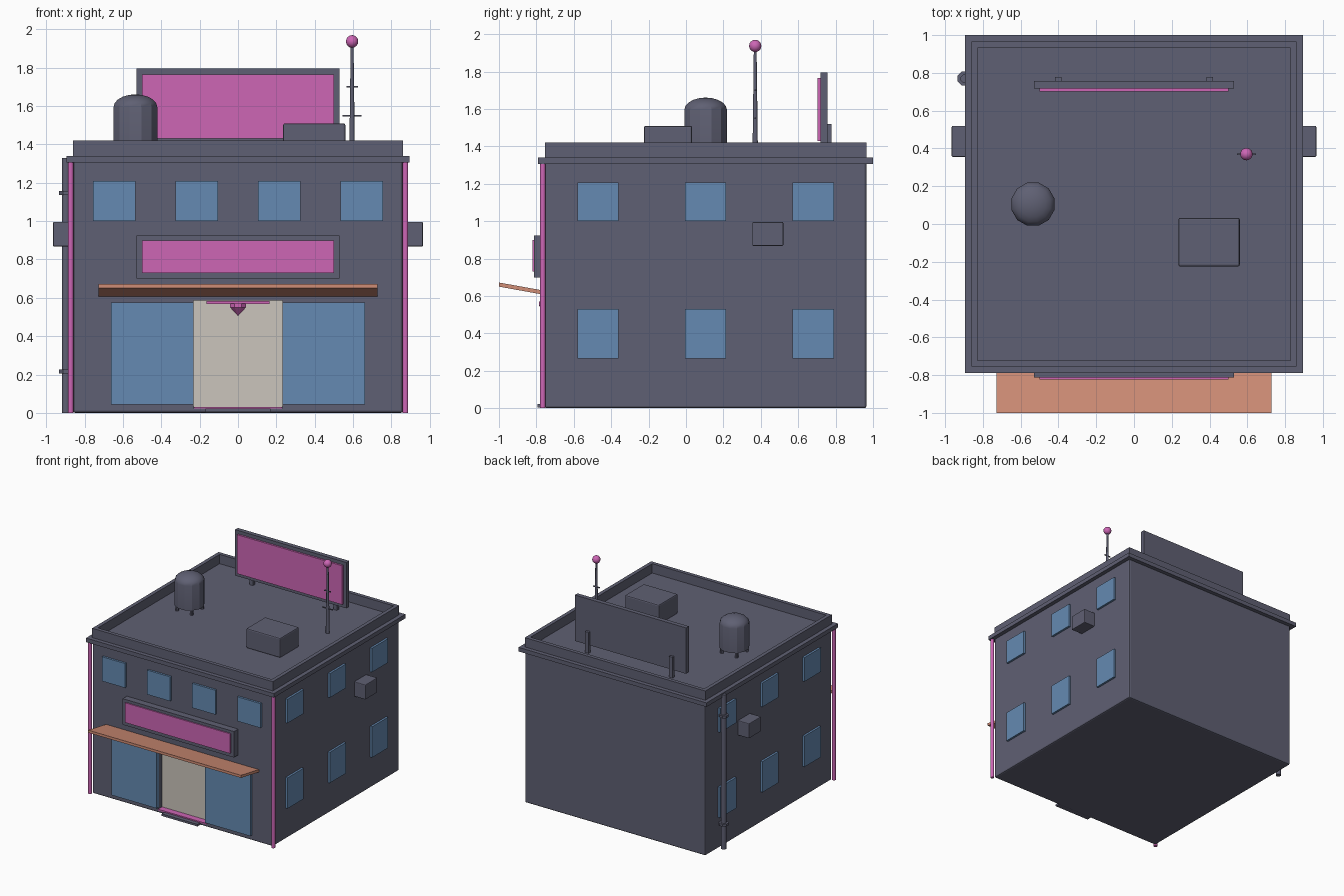
import bpy, bmesh, math
from mathutils import Vector

if "Cube" in bpy.data.objects:
    bpy.data.objects.remove(bpy.data.objects["Cube"])


def material(name, hexcode):
    """Flat material from an sRGB hex code, stored as linear values."""
    rgb = [int(hexcode[i:i + 2], 16) / 255 for i in (0, 2, 4)]
    lin = [c / 12.92 if c < 0.04 else ((c + 0.055) / 1.055) ** 2.4 for c in rgb]
    m = bpy.data.materials.new(name)
    m.use_nodes = True
    m.diffuse_color = (*lin, 1)
    bsdf = m.node_tree.nodes["Principled BSDF"]
    bsdf.inputs["Base Color"].default_value = (*lin, 1)
    bsdf.inputs["Roughness"].default_value = 0.8
    return m


GREY = material("slate grey", "5F6073")
PINK = material("neon pink", "CD66B5")
BLUE = material("window blue", "658AB2")
ORANGE = material("awning orange", "D08D76")
CREAM = material("door cream", "CBC5BC")

CY = 0.105            # centre of the building in depth
HALF = 0.86           # half width of the walls
FRONT = CY - HALF     # front wall plane
DECK = 1.34           # roof deck height
PARAPET = 1.42


def finish(name, bm, mat, bevel=0):
    mesh = bpy.data.meshes.new(name)
    bmesh.ops.recalc_face_normals(bm, faces=bm.faces[:])
    if bevel:
        bmesh.ops.bevel(bm, geom=bm.edges[:], offset=bevel, segments=2,
                        profile=0.5, affect='EDGES')
    bm.to_mesh(mesh)
    bm.free()
    mesh.materials.append(mat)
    ob = bpy.data.objects.new(name, mesh)
    bpy.context.collection.objects.link(ob)
    return ob


def box(name, x, y, z, mat, bevel=0):
    """Box from (min, max) ranges."""
    bm = bmesh.new()
    bmesh.ops.create_cube(bm, size=1)
    for v in bm.verts:
        v.co = Vector([r[0] if c < 0 else r[1] for c, r in zip(v.co, (x, y, z))])
    return finish(name, bm, mat, bevel)


def lathe(name, profile, centre, mat, sides=8):
    """Solid of revolution about z from (radius, height) points."""
    bm = bmesh.new()
    rings = []
    for r, z in profile:
        ring = []
        for i in range(sides if r else 1):
            a = math.tau * (i + 0.5) / sides
            ring.append(bm.verts.new((centre[0] + r * math.cos(a),
                                      centre[1] + r * math.sin(a), z)))
        rings.append(ring)
    for a, b in zip(rings, rings[1:]):
        for i in range(sides):
            j = (i + 1) % sides
            loop = [a[i % len(a)], a[j % len(a)], b[j % len(b)], b[i % len(b)]]
            bm.faces.new(list(dict.fromkeys(loop)))
    for ring in (rings[0], rings[-1]):
        if len(ring) > 2:
            bm.faces.new(ring)
    return finish(name, bm, mat)


def smooth(ob, angle):
    bpy.ops.object.select_all(action='DESELECT')
    ob.select_set(True)
    bpy.context.view_layer.objects.active = ob
    bpy.ops.object.shade_smooth_by_angle(angle=math.radians(angle))


# Walls with a recessed doorway
walls = box("walls", (-HALF, HALF), (FRONT, CY + HALF), (0, 1.32), GREY, 0.012)
cutter = box("doorway_cutter", (-0.232, 0.232), (FRONT - 0.2, FRONT + 0.06),
             (0.025, 0.585), GREY)
cutter.hide_render = True
cut = walls.modifiers.new("doorway", 'BOOLEAN')
cut.operation, cut.solver, cut.object = 'DIFFERENCE', 'EXACT', cutter
bpy.context.view_layer.objects.active = walls
bpy.ops.object.modifier_apply(modifier=cut.name)
bpy.data.objects.remove(cutter)

# Cornice slab and parapet
box("cornice", (-0.895, 0.895), (CY - 0.895, CY + 0.895), (1.305, DECK), GREY)
T = 0.032
for s, side in ((-1, "right"), (1, "left")):
    xs = sorted((s * HALF, s * (HALF - T)))
    box(side + "_parapet", xs, (FRONT, CY + HALF), (DECK, PARAPET), GREY)
for s, side in ((-1, "front"), (1, "back")):
    ys = sorted((CY + s * HALF, CY + s * (HALF - T)))
    box(side + "_parapet", (T - HALF, HALF - T), ys, (DECK, PARAPET), GREY)

# Doorway: door, threshold, step and hanging lamp
box("door", (-0.232, 0.232), (FRONT + 0.05, FRONT + 0.07), (0.03, 0.585), CREAM)
box("threshold", (-0.23, 0.23), (FRONT - 0.004, FRONT + 0.05), (0.022, 0.032), PINK)
box("step", (-0.17, 0.17), (FRONT - 0.04, FRONT + 0.02), (0.004, 0.022), GREY)
box("lamp_mount", (-0.165, 0.165), (FRONT - 0.005, FRONT + 0.05), (0.568, 0.584), PINK)
lathe("lamp", [(0, 0.505), (0.045, 0.55), (0.045, 0.57)], (0, FRONT + 0.01), PINK)

# Front glazing and upper windows
for s, side in ((-1, "right"), (1, "left")):
    box(side + "_shop_window", sorted((s * 0.232, s * 0.662)),
        (FRONT - 0.022, FRONT + 0.01), (0.045, 0.575), BLUE)
for i in range(4):
    x = -0.645 + 0.43 * i
    box("front_window", (x - 0.11, x + 0.11), (FRONT - 0.018, FRONT + 0.01),
        (1.0, 1.21), BLUE)

# Each side: windows, corner tube and wall cooling unit
for s, side in ((-1, "right"), (1, "left")):
    for row in ((0.265, 0.53), (1.0, 1.207)):
        for i in range(3):
            y = CY + 0.575 * (i - 1)
            box(side + "_window", sorted((s * (HALF - 0.01), s * (HALF + 0.018))),
                (y - 0.11, y + 0.11), row, BLUE)
    smooth(lathe(side + "_corner_tube", [(0.016, 0), (0.016, 1.305)],
                 (s * 0.873, FRONT - 0.011), PINK), 50)
    box(side + "_wall_unit", sorted((s * (HALF - 0.02), s * 0.965)),
        (0.355, 0.52), (0.868, 0.996), GREY, 0.006)

# Sloped awning
awning = box("awning", (-0.728, 0.728), (-1, FRONT), (0, 0.022), ORANGE)
for v in awning.data.vertices:
    v.co.z += 0.65 if v.co.y < -0.9 else 0.606

# Signs: one on the front wall, one on the roof
box("front_sign_frame", (-0.53, 0.53), (-0.812, FRONT), (0.70, 0.924), GREY)
box("front_sign_panel", (-0.5, 0.5), (-0.822, -0.81), (0.73, 0.90), PINK)
box("roof_sign_frame", (-0.53, 0.53), (0.718, 0.756), (1.40, 1.795), GREY)
box("roof_sign_panel", (-0.5, 0.5), (0.702, 0.72), (1.43, 1.765), PINK)
for x in (-0.4, 0.4):
    box("roof_sign_post", (x - 0.017, x + 0.017), (0.75, 0.778), (DECK, 1.52), GREY)

# Water tank on short legs
tank = (-0.535, CY)
dome = [(0.118 * math.cos(a), 1.595 + 0.066 * math.sin(a))
        for a in (math.radians(18 * k) for k in range(5))]
smooth(lathe("water_tank", [(0.118, 1.385)] + dome + [(0, 1.661)], tank, GREY, 12), 28)
for sx in (-1, 1):
    for sy in (-1, 1):
        lathe("tank_leg", [(0.014, DECK), (0.014, 1.39)],
              (tank[0] + sx * 0.07, tank[1] + sy * 0.07), GREY)

# Roof cooling unit
box("roof_unit", (0.235, 0.56), (-0.225, 0.033), (DECK, 1.51), GREY, 0.01)

# Antenna with crossbars and a ball
mast = (0.595, 0.37)
smooth(lathe("antenna_mast", [(0.016, DECK), (0.008, 1.92)], mast, GREY), 50)
for half, z in ((0.05, 1.55), (0.03, 1.70)):
    box("antenna_crossbar", (mast[0] - half, mast[0] + half),
        (mast[1] - 0.004, mast[1] + 0.004), (z - 0.004, z + 0.004), GREY)
ball = [(0.033 * math.sin(a), 1.937 - 0.033 * math.cos(a))
        for a in (math.pi * k / 8 for k in range(1, 8))]
smooth(lathe("antenna_ball", [(0, 1.904)] + ball + [(0, 1.97)], mast, PINK, 14), 60)

# Drainpipe with brackets
pipe = (-0.898, 0.77)
smooth(lathe("drainpipe", [(0.022, 0), (0.022, 1.33)], pipe, GREY), 50)
for z in (0.215, 1.147):
    lathe("drainpipe_bracket", [(0.039, z - 0.01), (0.039, z + 0.01)], pipe, GREY)
